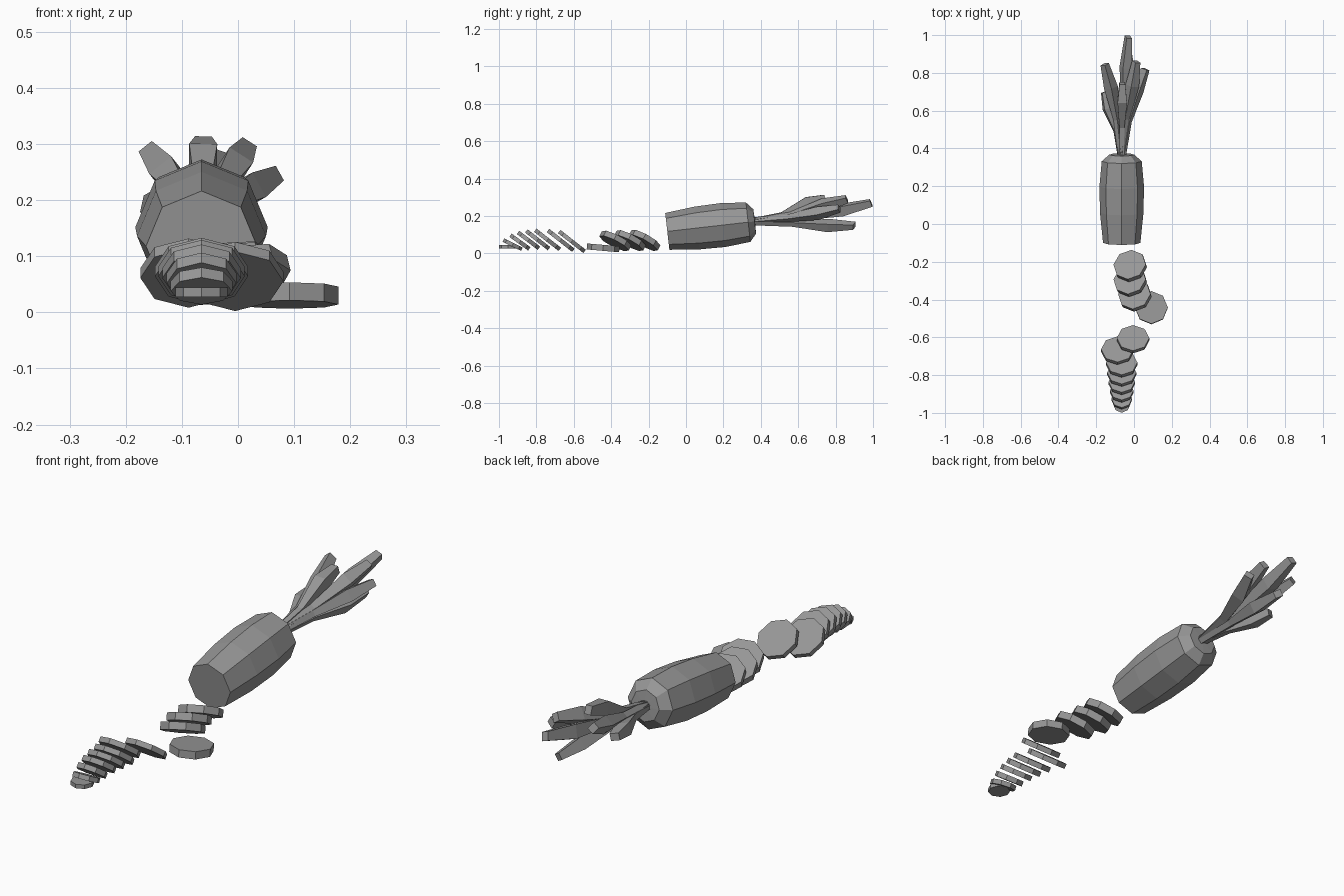
import bpy, bmesh
from math import sin, cos, pi, radians
from mathutils import Vector

if "Cube" in bpy.data.objects:
    bpy.data.objects.remove(bpy.data.objects["Cube"])

# Dark grey for every part
grey = bpy.data.materials.new("dark_grey")
grey.diffuse_color = (.31, .31, .31, 1)
grey.use_nodes = True
grey.node_tree.nodes["Principled BSDF"].inputs["Base Color"].default_value = grey.diffuse_color


def make_object(name, rings):
    """Join successive rings of points into a closed, flat-shaded skin."""
    bm = bmesh.new()
    loops = [[bm.verts.new(p) for p in ring] for ring in rings]
    n = len(loops[0])
    for a, b in zip(loops, loops[1:]):
        for i in range(n):
            j = (i + 1) % n
            bm.faces.new((a[i], a[j], b[j], b[i]))
    bm.faces.new(loops[0])
    bm.faces.new(loops[-1])
    bmesh.ops.recalc_face_normals(bm, faces=bm.faces)
    mesh = bpy.data.meshes.new(name)
    bm.to_mesh(mesh)
    bm.free()
    mesh.materials.append(grey)
    ob = bpy.data.objects.new(name, mesh)
    bpy.context.collection.objects.link(ob)
    return ob


def octagon(r, y):
    return [Vector((r * sin(i * pi / 4), y, r * cos(i * pi / 4))) for i in range(8)]


# Carrot body: eight-sided lathe along y, cut flat in front, rounded crown
profile = [(0, .099), (.16, .115), (.30, .118), (.435, .106), (.470, .066), (.472, .015)]
body = make_object("carrot_body", [octagon(r, y) for y, r in profile])
body.location = (-.065, -.1, .118)
body.rotation_euler.x = radians(6.5)

# Leaf stalks: flared four-sided sweeps that kink outwards near the tip
root = Vector((-.065, .355, .17))
tips = [(-.03, .99, .27, .6), (-.155, .845, .283, .62), (-.062, .745, .297, .8),
        (.012, .86, .29, .72), (.06, .82, .24, .62), (-.03, .90, .148, .9),
        (-.155, .70, .19, .75)]
for k, (x, y, z, bend) in enumerate(tips):
    d = Vector((x, y, z)) - root
    radial = Vector((d.x, 0, d.z)).normalized()
    side = Vector((0, 1, 0)).cross(radial)
    # along, outward share, width, height
    steps = [(0, 0, .022, .022), (.4, .22, .026, .034),
             (.75, bend, .05, .056), (1, 1, .03, .036)]
    rings = []
    for along, out, w, h in steps:
        c = root + Vector((d.x * out, d.y * along, d.z * out)) + radial * .008 * (1 - along)
        up = (radial + Vector((0, -.4 * along, 0))).normalized()
        rings.append([c + side * w / 2 * a + up * h / 2 * b
                      for a, b in ((1, 1), (-1, 1), (-1, -1), (1, -1))])
    make_object(f"leaf_stalk_{k + 1}", rings)

# Slices: x, y, z, radius, thickness, tilt, roll (degrees)
slices = [
    (-.02, -.222, .070, .088, .031, -28, -14),
    (-.02, -.300, .069, .088, .031, -27, -14),
    (.005, -.378, .067, .088, .031, -26, -14),
    (.092, -.443, .030, .087, .032, -5, 0),
    (-.005, -.610, .064, .086, .022, -38, 0),
    (-.088, -.670, .070, .086, .022, -38, 0),
    (-.065, -.740, .073, .083, .022, -38, 0),
    (-.065, -.793, .073, .077, .022, -38, 0),
    (-.065, -.842, .070, .070, .022, -37, 0),
    (-.065, -.888, .061, .062, .022, -36, 0),
    (-.065, -.927, .047, .055, .020, -26, 0),
    (-.065, -.953, .036, .046, .017, 0, 0),
]
for k, (x, y, z, r, t, tilt, roll) in enumerate(slices):
    ob = make_object(f"carrot_slice_{k + 1}", [octagon(r, -t / 2), octagon(r, t / 2)])
    ob.location = (x, y, z)
    ob.rotation_euler = (radians(90 + tilt), radians(roll), 0)
